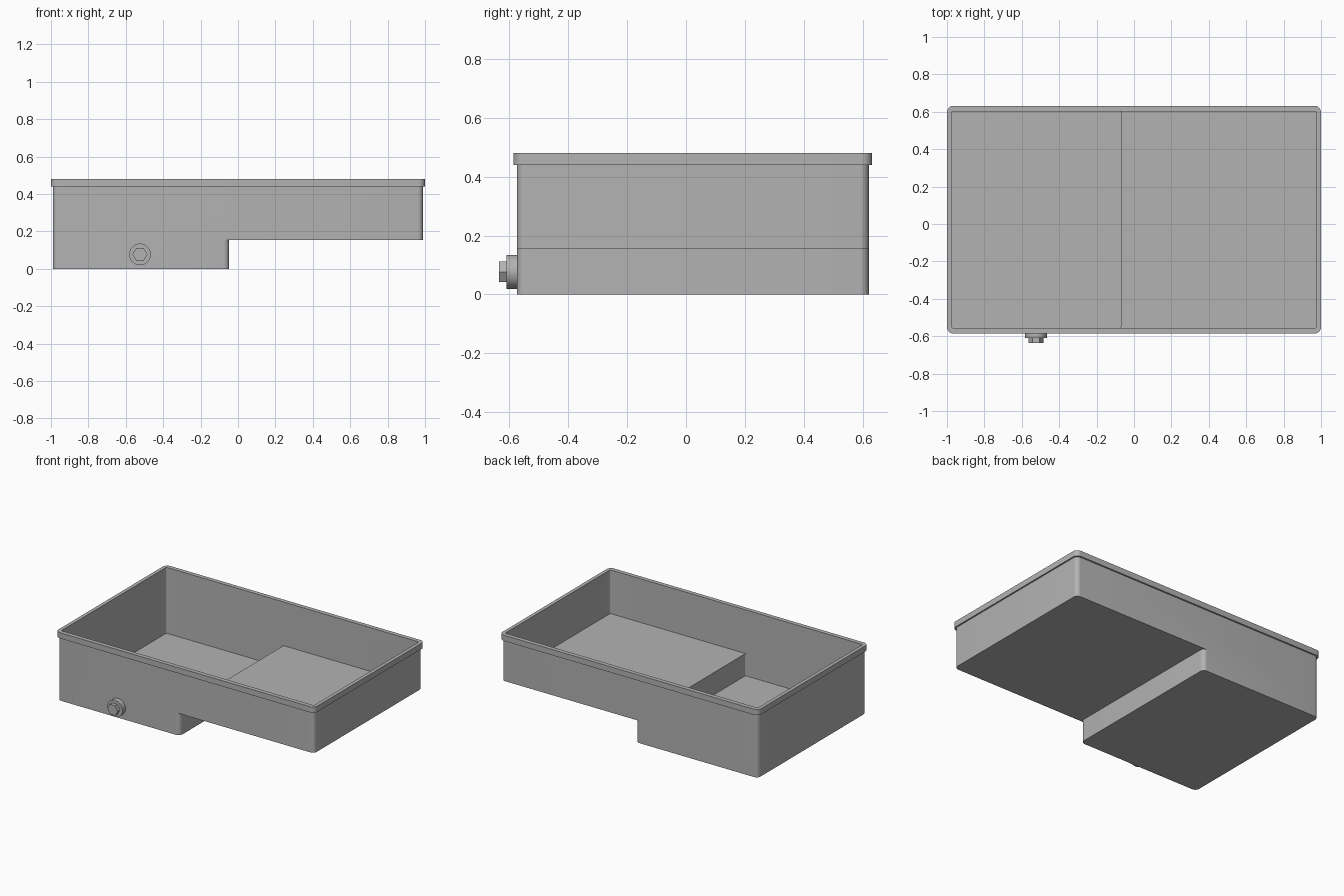
import bpy, bmesh, math
from mathutils import Matrix

cube = bpy.data.objects.get("Cube")
if cube:
    bpy.data.objects.remove(cube, do_unlink=True)

grey = bpy.data.materials.new("plain grey")
grey.use_nodes = True
grey.diffuse_color = (0.45, 0.45, 0.45, 1)
grey.node_tree.nodes["Principled BSDF"].inputs["Base Color"].default_value = grey.diffuse_color

Y_MID = 0.023        # the tray sits slightly back to leave room for the plug
STEP_Z = 0.155       # underside of the shallow half
WALL = 0.02


def make_object(name, bm):
    bmesh.ops.recalc_face_normals(bm, faces=bm.faces)
    mesh = bpy.data.meshes.new(name)
    bm.to_mesh(mesh)
    bm.free()
    mesh.materials.append(grey)
    obj = bpy.data.objects.new(name, mesh)
    bpy.context.collection.objects.link(obj)
    return obj


def rounded_box(name, x0, x1, half_y, z0, z1, radius, segments=8):
    """Upright block with rounded vertical corners."""
    bm = bmesh.new()
    corners = [(x1, 1, 0), (x0, 1, 1), (x0, -1, 2), (x1, -1, 3)]
    ring = []
    for x, sy, quarter in corners:
        cx = x - radius if x == x1 else x + radius
        cy = Y_MID + sy * (half_y - radius)
        for i in range(segments + 1):
            a = (quarter + i / segments) * math.pi / 2
            ring.append(bm.verts.new((cx + radius * math.cos(a), cy + radius * math.sin(a), z0)))
    base = bm.faces.new(ring)
    top = bmesh.ops.extrude_face_region(bm, geom=[base])["geom"]
    verts = [v for v in top if isinstance(v, bmesh.types.BMVert)]
    bmesh.ops.translate(bm, vec=(0, 0, z1 - z0), verts=verts)
    return make_object(name, bm)


def combine(target, other, operation):
    """Apply a boolean and discard the helper."""
    mod = target.modifiers.new("combine", 'BOOLEAN')
    mod.operation, mod.object, mod.solver = operation, other, 'EXACT'
    bpy.context.view_layer.objects.active = target
    bpy.ops.object.modifier_apply(modifier=mod.name)
    bpy.data.objects.remove(other, do_unlink=True)


def cylinder(name, x, z, y_front, y_back, radius, sides):
    """Cylinder or prism lying along y."""
    bm = bmesh.new()
    place = Matrix.Translation((x, (y_front + y_back) / 2, z)) @ Matrix.Rotation(math.pi / 2, 4, 'X')
    spin = Matrix.Rotation(math.pi / 2, 4, 'Z')
    bmesh.ops.create_cone(bm, cap_ends=True, segments=sides, radius1=radius, radius2=radius,
                          depth=y_back - y_front, matrix=place @ spin)
    return make_object(name, bm)


# Stepped tray: outer blocks joined, then hollowed out
tray = rounded_box("stepped_tray", -0.99, 0.99, 0.598, STEP_Z, 0.46, 0.03)
combine(tray, rounded_box("deep_block", -0.99, -0.047, 0.598, 0, STEP_Z, 0.03), 'UNION')
combine(tray, rounded_box("rim_block", -1, 1, 0.609, 0.44, 0.48, 0.035), 'UNION')
combine(tray, rounded_box("upper_cavity", -0.975, 0.975, 0.579, STEP_Z + WALL, 0.6, 0.008), 'DIFFERENCE')
combine(tray, rounded_box("deep_cavity", -0.975, -0.07, 0.579, WALL, 0.3, 0.008), 'DIFFERENCE')

# Drain plug on the front: round flange and hexagonal head
flange = cylinder("drain_flange", -0.524, 0.077, -0.61, -0.565, 0.058, 48)
head = cylinder("drain_hex_head", -0.524, 0.077, -0.635, -0.605, 0.04, 6)
# Points of the hexagon face left and right
head.data.transform(Matrix.Translation((-0.524, 0, 0.077))
                    @ Matrix.Rotation(0 if max(v.co.x for v in head.data.vertices) > -0.487
                                      else math.pi / 6, 4, 'Y')
                    @ Matrix.Translation((0.524, 0, -0.077)))

bpy.ops.object.select_all(action='DESELECT')
for obj in (tray, flange):
    obj.select_set(True)
bpy.context.view_layer.objects.active = tray
bpy.ops.object.shade_smooth_by_angle(angle=math.radians(30))
